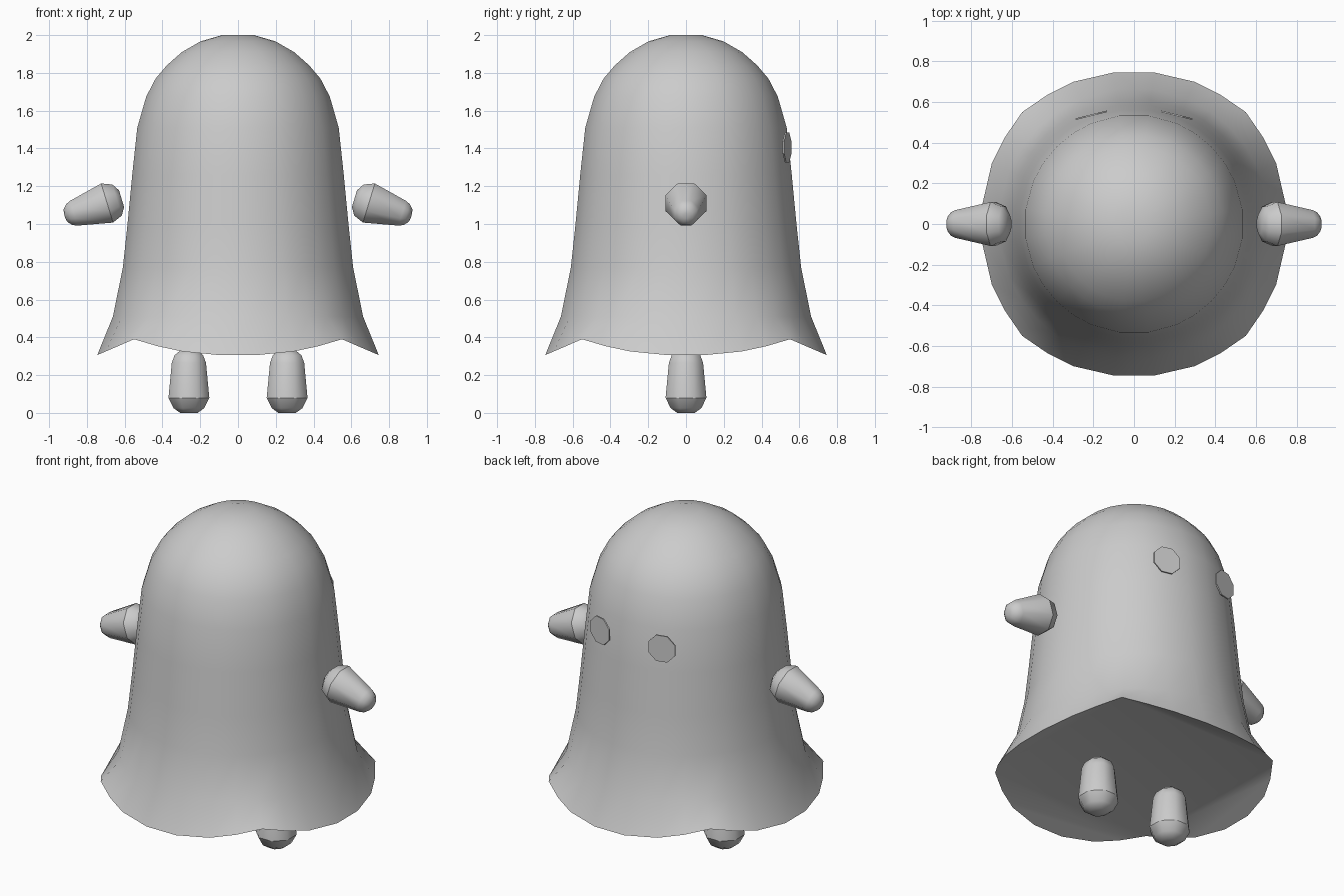
import bpy, bmesh, math
from mathutils import Matrix, Vector

cube = bpy.data.objects.get("Cube")
if cube:
    bpy.data.objects.remove(cube, do_unlink=True)

grey = bpy.data.materials.new("soft_grey")
grey.use_nodes = True
colour = (0.6, 0.6, 0.6, 1)
grey.diffuse_color = colour
for node in grey.node_tree.nodes:
    if node.type == 'BSDF_PRINCIPLED':
        node.inputs["Base Color"].default_value = colour


def finish(name, bm, matrix=Matrix(), smooth=True):
    """Turn a bmesh into a named, shaded object."""
    bm.transform(matrix)
    bmesh.ops.recalc_face_normals(bm, faces=bm.faces)
    for f in bm.faces:
        f.smooth = smooth
    mesh = bpy.data.meshes.new(name)
    bm.to_mesh(mesh)
    bm.free()
    mesh.materials.append(grey)
    ob = bpy.data.objects.new(name, mesh)
    bpy.context.collection.objects.link(ob)
    return ob


def bridge(bm, a, b):
    """Join two rings of vertices with quads and return the faces."""
    n = len(a)
    return [bm.faces.new((a[i], a[(i + 1) % n], b[(i + 1) % n], b[i])) for i in range(n)]


# Sheet body: round rings above a hem whose four lobes droop between raised corners
def hem_z(x, y):
    return 0.39 - 0.43 * (max(abs(x), abs(y)) - 0.55)


quarter = [(-45, 0.778), (-34, 0.765), (-23, 0.76), (-7.6, 0.752),
           (7.6, 0.752), (23, 0.76), (34, 0.765)]
hem = [(math.radians(q * 90 + a), r) for q in range(4) for a, r in quarter]
profile = [(0.668, 0.51), (0.615, 0.77), (0.59, 1.0), (0.565, 1.26), (0.538, 1.51),
           (0.49, 1.675), (0.44, 1.77), (0.38, 1.84), (0.30, 1.91), (0.20, 1.967), (0.085, 2.0)]

bm = bmesh.new()
rim = []
for a, r in hem:
    x, y = r * math.cos(a), r * math.sin(a)
    rim.append(bm.verts.new((x, y, hem_z(x, y))))
ring = rim
for r, z in profile:
    nxt = [bm.verts.new((r * math.cos(a), r * math.sin(a), z)) for a, _ in hem]
    bridge(bm, ring, nxt)
    ring = nxt
bm.faces.new(ring)

# Underside: a raised square with one folded-down flap on each side
bm.faces.new([rim[i] for i in (0, 7, 14, 21)])
for q in range(4):
    bm.faces.new([rim[(q * 7 + i) % 28] for i in range(8)])
for i in range(28):
    bm.edges.get((rim[i], rim[(i + 1) % 28])).smooth = False
finish("sheet_body", bm)


# Limbs: eight-sided tapered bullets with a crease around the widest ring
def limb(name, points, crease, matrix):
    bm = bmesh.new()
    rings = []
    for r, t in points:
        rings.append([bm.verts.new((r * math.cos(a), r * math.sin(a), t))
                      for a in (math.radians(22.5 + 45 * i) for i in range(8))])
    for a, b in zip(rings, rings[1:]):
        bridge(bm, a, b)
    bm.faces.new(rings[0])
    bm.faces.new(rings[-1])
    c = rings[crease]
    for i in range(8):
        bm.edges.get((c[i], c[(i + 1) % 8])).smooth = False
    finish(name, bm, matrix)


leg_points = [(0.05, 0), (0.088, 0.025), (0.117, 0.08), (0.098, 0.265),
              (0.082, 0.305), (0.05, 0.33), (0.02, 0.338)]
arm_points = [(0.05, -0.08), (0.093, -0.055), (0.117, 0), (0.074, 0.185),
              (0.062, 0.21), (0.038, 0.23), (0.015, 0.235)]
for side, s in (("left", 1), ("right", -1)):
    limb(side + "_leg", leg_points, 2, Matrix.Translation((0.26 * s, 0, 0)))
    tilt = Matrix.Rotation(math.radians(107) * s, 4, 'Y')
    limb(side + "_arm", arm_points, 2, Matrix.Translation((0.693 * s, 0, 1.111)) @ tilt)

    # Eyes: thin octagonal plates on the +y side
    bm = bmesh.new()
    bmesh.ops.create_cone(bm, cap_ends=True, segments=8, radius1=0.086, radius2=0.086, depth=0.008)
    normal = Vector((math.sin(math.radians(14)) * s, math.cos(math.radians(14)), 0))
    turn = normal.to_track_quat('Z', 'Y').to_matrix().to_4x4()
    turn = turn @ Matrix.Rotation(math.radians(22.5), 4, 'Z')
    finish(side + "_eye", bm, Matrix.Translation((0.21 * s, 0.535, 1.405)) @ turn, smooth=False)
